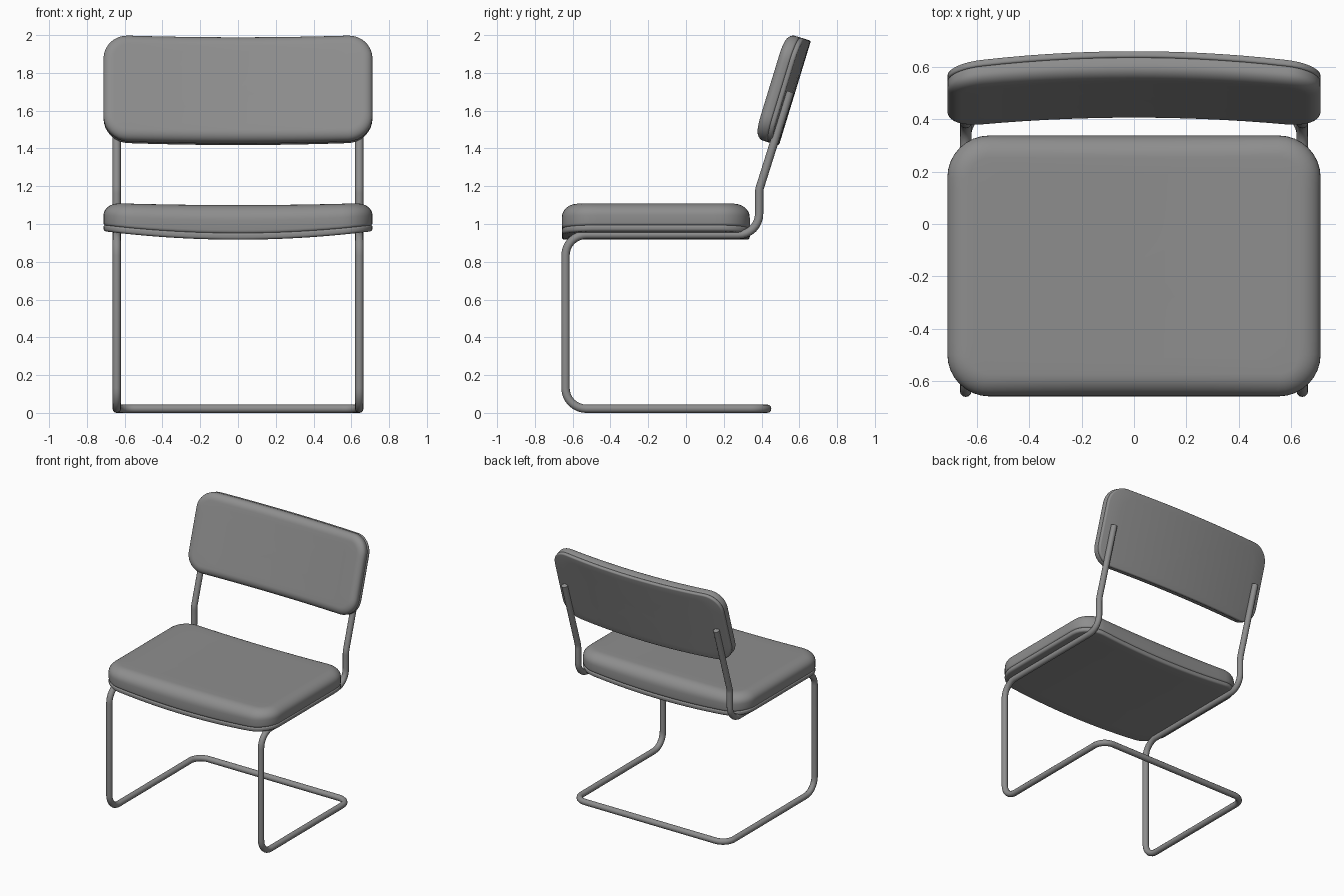
import bpy, bmesh, math
from mathutils import Vector, Matrix

if "Cube" in bpy.data.objects:
    bpy.data.objects.remove(bpy.data.objects["Cube"])

# Dark grey finish shared by all parts
grey = bpy.data.materials.new("dark_grey")
grey.diffuse_color = (0.27, 0.27, 0.27, 1)
grey.use_nodes = True
grey.node_tree.nodes["Principled BSDF"].inputs["Base Color"].default_value = grey.diffuse_color


def rounded_outline(w, d, r, inset, corner=8, side=14):
    """Points of a rounded rectangle, inset evenly, same count for every inset."""
    pts = []
    for k, (sx, sy) in enumerate([(1, 1), (-1, 1), (-1, -1), (1, -1)]):
        c = Vector((sx * (w / 2 - r), sy * (d / 2 - r)))
        for i in range(corner + 1):
            a = math.pi / 2 * (k + i / corner)
            pts.append(c + (r - inset) * Vector((math.cos(a), math.sin(a))))
    out = []
    for i, p in enumerate(pts):
        out.append(p)
        if i % (corner + 1) == corner:
            q = pts[(i + 1) % len(pts)]
            out += [p.lerp(q, j / side) for j in range(1, side)]
    return out


def pad(name, w, d, r, z0, z1, edge_lo, edge_hi, height_hi, sag_lo, sag_hi, matrix):
    """Soft slab with rounded rims, bent across its width."""
    prof = []
    for i in range(5):
        a = math.pi / 2 * i / 4
        prof.append((edge_lo * (1 - math.sin(a)), z0 + edge_lo * (1 - math.cos(a))))
    for i in range(9):
        a = math.pi / 2 * i / 8
        prof.append((edge_hi * (1 - math.cos(a)), z1 - height_hi * (1 - math.sin(a))))
    inner = [0.85, 0.7, 0.55, 0.4, 0.25, 0.1]
    prof = ([(edge_lo, z0, s) for s in reversed(inner)] + [(i, z, 1) for i, z in prof]
            + [(edge_hi, z1, s) for s in inner])

    def bend(x, y, z):
        t = (z - z0) / (z1 - z0)
        sag = sag_lo + (sag_hi - sag_lo) * t
        return Vector((x, y, z - sag * (1 - (2 * x / w) ** 2)))

    bm = bmesh.new()
    rings = []
    for inset, z, s in prof:
        rings.append([bm.verts.new(bend(p.x * s, p.y * s, z))
                      for p in rounded_outline(w, d, r, inset)])
    n = len(rings[0])
    for a, b in zip(rings, rings[1:]):
        for i in range(n):
            j = (i + 1) % n
            bm.faces.new((a[i], a[j], b[j], b[i]))
    for ring, z in ((rings[0], z0), (rings[-1], z1)):
        c = bm.verts.new(bend(0, 0, z))
        for i in range(n):
            bm.faces.new((ring[i], ring[(i + 1) % n], c))
    bmesh.ops.remove_doubles(bm, verts=bm.verts, dist=1e-5)
    bmesh.ops.recalc_face_normals(bm, faces=bm.faces)
    for f in bm.faces:
        f.smooth = True
    me = bpy.data.meshes.new(name)
    bm.to_mesh(me)
    bm.free()
    me.materials.append(grey)
    ob = bpy.data.objects.new(name, me)
    ob.matrix_world = matrix
    bpy.context.collection.objects.link(ob)


def fillet(points, steps=8):
    """Round each path corner by its radius."""
    out = [Vector(points[0][:3])]
    for i in range(1, len(points) - 1):
        p, r = Vector(points[i][:3]), points[i][3]
        u = (Vector(points[i - 1][:3]) - p).normalized()
        v = (Vector(points[i + 1][:3]) - p).normalized()
        half = u.angle(v) / 2
        c = p + (u + v).normalized() * (r / math.sin(half))
        a = p + u * (r / math.tan(half)) - c
        b = p + v * (r / math.tan(half)) - c
        ang = a.angle(b)
        for k in range(steps + 1):
            t = k / steps
            out.append(c + (a * math.sin((1 - t) * ang) + b * math.sin(t * ang)) / math.sin(ang))
    out.append(Vector(points[-1][:3]))
    return out


# Cantilever tube frame: one continuous path, right side then mirrored left side
T = 0.022
X = 0.642
half = [(X, 0.551, 1.70, 0), (X, 0.387, 1.18, 0.12), (X, 0.387, 0.943, 0.11),
        (X, -0.638, 0.943, 0.11), (X, -0.638, T, 0.11), (X, 0.43, T, 0.09)]
path = fillet(half + [(-x, y, z, r) for x, y, z, r in reversed(half)])
cu = bpy.data.curves.new("tube_frame", 'CURVE')
cu.dimensions = '3D'
cu.bevel_depth = T
cu.bevel_resolution = 4
cu.use_fill_caps = True
cu.materials.append(grey)
sp = cu.splines.new('POLY')
sp.points.add(len(path) - 1)
for pt, co in zip(sp.points, path):
    pt.co = (*co, 1)
sp.use_smooth = True
frame = bpy.data.objects.new("tube_frame", cu)
bpy.context.collection.objects.link(frame)
bpy.context.view_layer.objects.active = frame
frame.select_set(True)
bpy.ops.object.convert(target='MESH')
bpy.ops.object.shade_smooth_by_angle(angle=math.radians(40))

# Seat: thin shell below, cushion above
seat_m = Matrix.Translation((0, -0.16, 0.962))
pad("seat_shell", 1.424, 0.995, 0.16, 0, 0.034, 0.014, 0.012, 0.012, 0.045, 0.043, seat_m)
pad("seat_cushion", 1.424, 0.995, 0.16, 0.03, 0.15, 0.015, 0.085, 0.065, 0.043, 0.012, seat_m)

# Backrest: same build, leaning back
back_m = Matrix.Translation((0, 0.527, 1.708)) @ Matrix.Rotation(math.radians(73), 4, 'X')
pad("back_shell", 1.424, 0.58, 0.13, 0, 0.027, 0.01, 0.01, 0.01, 0.052, 0.052, back_m)
pad("back_cushion", 1.424, 0.58, 0.13, 0.024, 0.092, 0.012, 0.055, 0.04, 0.052, 0.04, back_m)
